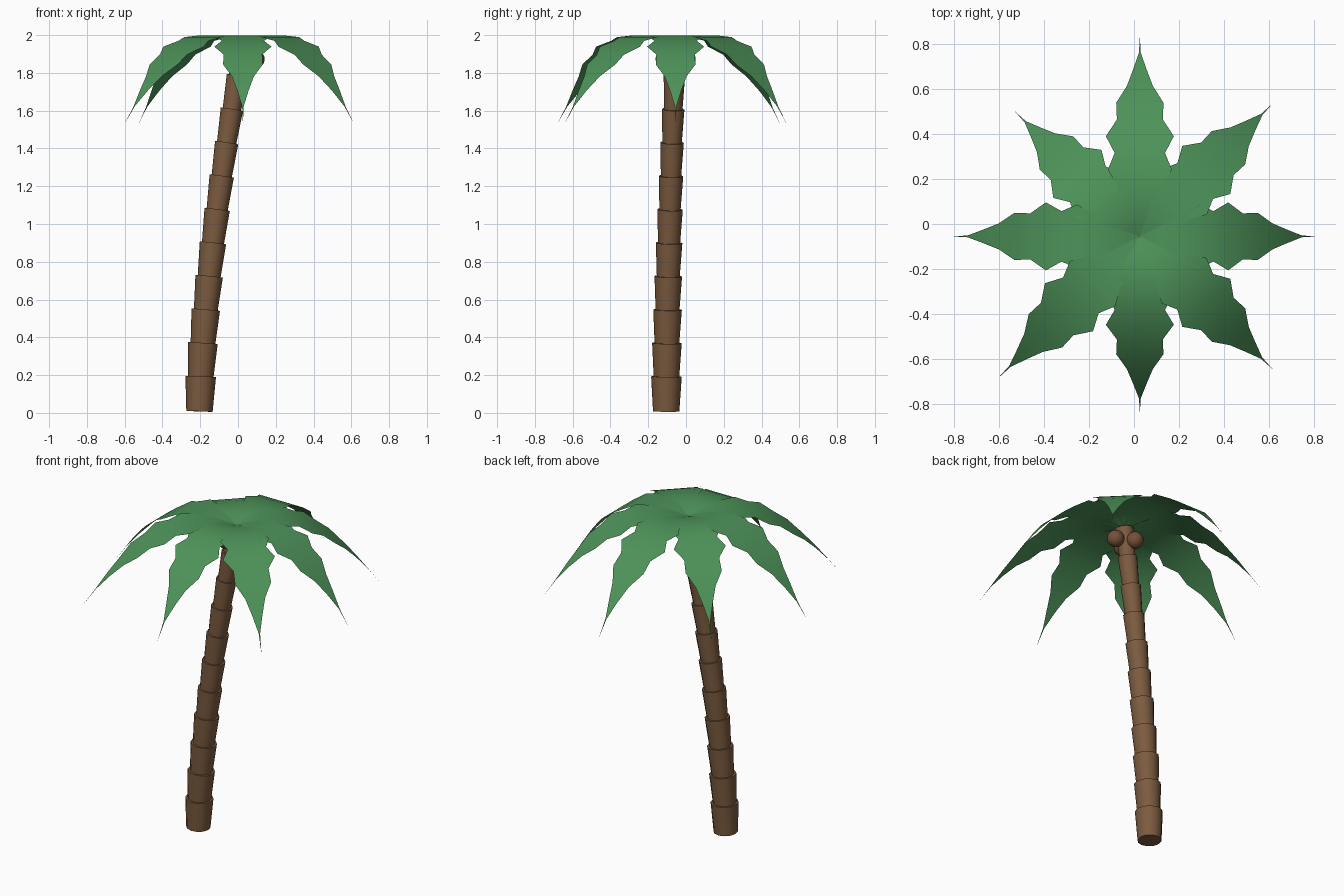
import bpy, bmesh, math
from mathutils import Vector

if "Cube" in bpy.data.objects:
    bpy.data.objects.remove(bpy.data.objects["Cube"])


def material(name, rgb):
    m = bpy.data.materials.new(name)
    m.diffuse_color = (*rgb, 1)
    m.use_nodes = True
    m.node_tree.nodes["Principled BSDF"].inputs["Base Color"].default_value = m.diffuse_color
    return m


BARK = material("bark brown", (0.2, 0.105, 0.05))
LEAF = material("leaf green", (0.075, 0.29, 0.1))
NUT = material("coconut brown", (0.175, 0.08, 0.04))


def finish(name, bm, mat, angle):
    me = bpy.data.meshes.new(name)
    bm.to_mesh(me)
    bm.free()
    me.materials.append(mat)
    ob = bpy.data.objects.new(name, me)
    bpy.context.collection.objects.link(ob)
    bpy.ops.object.select_all(action='DESELECT')
    ob.select_set(True)
    bpy.context.view_layer.objects.active = ob
    bpy.ops.object.shade_smooth_by_angle(angle=math.radians(angle))


# Trunk: stacked flared segments along a leaning curve
SEGMENTS, SIDES, TOP = 11, 12, 1.945
CROWN = Vector((0.026, -0.055, 1.96))


def trunk_point(h):
    k = max(h, 0) ** 1.5
    return Vector((-0.204 + 0.23 * k, -0.105 + 0.05 * k, 0.008 + TOP * h))


bm = bmesh.new()
for i in range(SEGMENTS):
    a, b = trunk_point(i / SEGMENTS), trunk_point((i + 1) / SEGMENTS)
    axis = (b - a).normalized()
    side = axis.cross(Vector((0, 1, 0))).normalized()
    other = axis.cross(side)
    r = 0.081 - 0.0027 * i
    rings = []
    for centre, rad in ((a, r * 0.86), (b + axis * 0.008, r)):
        ring = []
        for j in range(SIDES):
            t = math.tau * j / SIDES
            ring.append(bm.verts.new(centre + (side * math.cos(t) + other * math.sin(t)) * rad))
        rings.append(ring)
    low, high = rings
    for j in range(SIDES):
        k = (j + 1) % SIDES
        bm.faces.new((low[j], low[k], high[k], high[j]))
    bm.faces.new(low[::-1])
    bm.faces.new(high)
bmesh.ops.recalc_face_normals(bm, faces=bm.faces)
finish("trunk", bm, BARK, 40)

# Fronds: flat toothed leaves arching out of the crown, three lengths in turn
HALF_WIDTHS = [0.015, 0.045, 0.09, 0.10, 0.142, 0.112, 0.151, 0.102, 0.105, 0.058, 0.03, 0.004, 0]
LENGTHS = [0.785, 0.835, 0.89]
for i in range(8):
    ang = math.tau * i / 8
    out = Vector((math.cos(ang), math.sin(ang), 0))
    across = Vector((-out.y, out.x, 0))
    bm = bmesh.new()
    rows = []
    for n, w in enumerate(HALF_WIDTHS):
        t = n / 12
        mid = CROWN + out * (LENGTHS[i % 3] * t)
        mid.z += 0.35 * t - 0.785 * t * t
        if w:
            rows.append([bm.verts.new(mid + across * (w * s)) for s in (-1, 0, 1)])
        else:
            tip = bm.verts.new(mid)
    for p, q in zip(rows, rows[1:]):
        for s in (0, 1):
            bm.faces.new((p[s], q[s], q[s + 1], p[s + 1]))
    for s in (0, 1):
        bm.faces.new((rows[-1][s], tip, rows[-1][s + 1]))
    finish(f"frond_{i + 1}", bm, LEAF, 60)

# Coconuts: three under the crown
for i in range(3):
    t = math.tau * i / 3
    bm = bmesh.new()
    bmesh.ops.create_uvsphere(bm, u_segments=16, v_segments=10, radius=0.05)
    bmesh.ops.translate(bm, verts=bm.verts, vec=(CROWN.x + 0.065 * math.cos(t),
                                                 CROWN.y + 0.065 * math.sin(t), 1.873))
    finish(f"coconut_{i + 1}", bm, NUT, 60)
